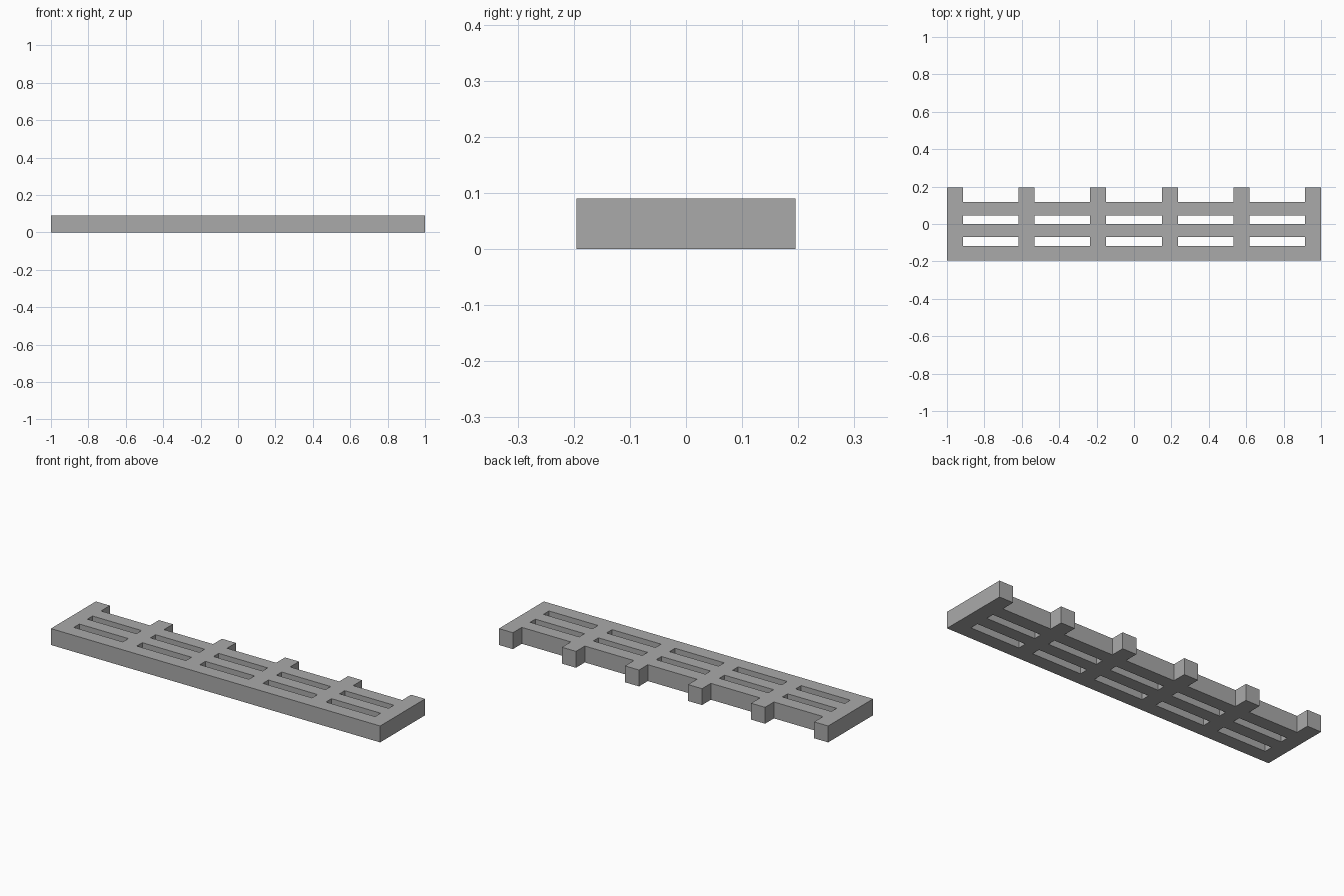
import bpy, bmesh

if "Cube" in bpy.data.objects:
    bpy.data.objects.remove(bpy.data.objects["Cube"])

HEIGHT = 0.09
PITCH, TAB = 0.383, 0.085           # spacing and width of the cross bars

# Grid lines: x alternates cross bar / gap, y alternates rail / slot
xs = sorted([-1 + i * PITCH for i in range(6)] + [-1 + TAB + i * PITCH for i in range(6)])
ys = [-0.195, -0.118, -0.07, 0.0, 0.045, 0.118, 0.195]

bm = bmesh.new()
grid = [[bm.verts.new((x, y, 0)) for y in ys] for x in xs]

# Fill the cross bars fully and the rails between them; slots and notches stay open
for i in range(len(xs) - 1):
    for j in range(len(ys) - 1):
        if i % 2 == 0 or j % 2 == 0:
            bm.faces.new((grid[i][j], grid[i + 1][j], grid[i + 1][j + 1], grid[i][j + 1]))
bmesh.ops.delete(bm, geom=[v for v in bm.verts if not v.link_faces], context='VERTS')

# Thicken the flat grille
ext = bmesh.ops.extrude_face_region(bm, geom=bm.faces[:], use_keep_orig=True)
top = [g for g in ext["geom"] if isinstance(g, bmesh.types.BMVert)]
bmesh.ops.translate(bm, verts=top, vec=(0, 0, HEIGHT))
bmesh.ops.recalc_face_normals(bm, faces=bm.faces[:])

mesh = bpy.data.meshes.new("slotted_grille")
bm.to_mesh(mesh)
bm.free()

grey = bpy.data.materials.new("mid grey")
grey.diffuse_color = (0.4, 0.4, 0.4, 1)
grey.use_nodes = True
grey.node_tree.nodes["Principled BSDF"].inputs["Base Color"].default_value = grey.diffuse_color
mesh.materials.append(grey)
grille = bpy.data.objects.new("slotted_grille", mesh)
bpy.context.collection.objects.link(grille)
